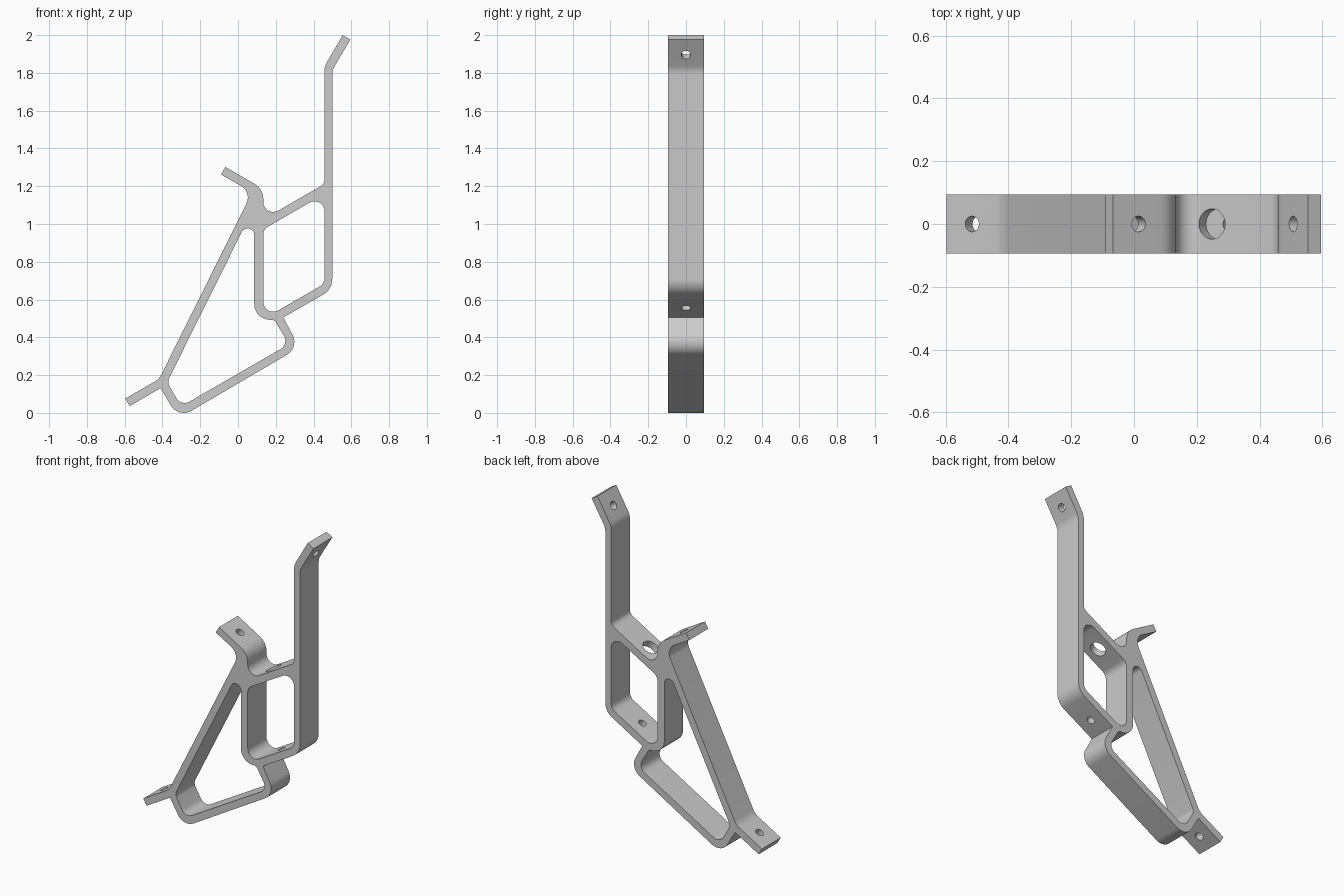
import bpy, bmesh
from math import radians, sin, tan, ceil
from mathutils import Vector

cube = bpy.data.objects.get("Cube")
if cube:
    bpy.data.objects.remove(cube, do_unlink=True)

HALF_DEPTH = 0.094

# Material
grey = bpy.data.materials.new("plain_grey")
grey.use_nodes = True
colour = (0.6, 0.6, 0.6, 1)
grey.diffuse_color = colour
grey.node_tree.nodes["Principled BSDF"].inputs["Base Color"].default_value = colour


def rounded(corners):
    """Turn (x, z, radius) corners into a closed outline with tangent arcs."""
    out = []
    for i, (x, z, r) in enumerate(corners):
        p = Vector((x, z))
        if r == 0:
            out.append(p)
            continue
        a = (Vector(corners[i - 1][:2]) - p).normalized()
        b = (Vector(corners[(i + 1) % len(corners)][:2]) - p).normalized()
        reach = r / tan(a.angle(b) / 2)
        centre = p + (a + b).normalized() * (reach ** 2 + r ** 2) ** 0.5
        start, end = p + a * reach - centre, p + b * reach - centre
        turn = start.angle(end)
        steps = max(3, ceil(turn / radians(8)))
        for k in range(steps + 1):
            t = turn * k / steps
            out.append(centre + (start * sin(turn - t) + end * sin(t)) / sin(turn))
    return out


# Outer silhouette, clockwise from the foot tab
outer = [
    (-0.574, 0.036, 0), (-0.597, 0.076, 0), (-0.417, 0.18, 0.09),
    (0.074, 1.168, 0.07), (-0.09, 1.262, 0), (-0.067, 1.302, 0),
    (0.134, 1.186, 0.094), (0.134, 1.025, 0.053), (0.458, 1.212, 0.04),
    (0.458, 1.835, 0.09), (0.554, 2.0, 0), (0.595, 1.976, 0),
    (0.499, 1.815, 0.09), (0.499, 0.654, 0.094), (0.24, 0.505, 0),
    (0.325, 0.346, 0.08), (-0.315, -0.029, 0.08), (-0.41, 0.131, 0),
]
# Large lower opening
lower_opening = [
    (0.086, 1.09, 0.035), (0.086, 0.493, 0.083), (0.193, 0.493, 0.03),
    (0.269, 0.363, 0.05), (-0.301, 0.034, 0.05), (-0.375, 0.163, 0.045),
]
# Four-sided upper opening
upper_opening = [
    (0.134, 0.972, 0.05), (0.458, 1.159, 0.053),
    (0.458, 0.684, 0.05), (0.134, 0.497, 0.053),
]

# Bracket body: fill the outline around its openings, then extrude through y
bm = bmesh.new()
edges = []
for corners in (outer, lower_opening, upper_opening):
    ring = [bm.verts.new((p.x, -HALF_DEPTH, p.y)) for p in rounded(corners)]
    edges += [bm.edges.new((v, ring[i - 1])) for i, v in enumerate(ring)]
bmesh.ops.triangle_fill(bm, use_beauty=True, edges=edges, normal=(0, -1, 0))
grown = bmesh.ops.extrude_face_region(bm, geom=bm.faces[:], use_keep_orig=True)
bmesh.ops.translate(bm, vec=(0, 2 * HALF_DEPTH, 0),
                    verts=[g for g in grown["geom"] if isinstance(g, bmesh.types.BMVert)])
bmesh.ops.recalc_face_normals(bm, faces=bm.faces[:])
mesh = bpy.data.meshes.new("bracket")
bm.to_mesh(mesh)
bm.free()
mesh.materials.append(grey)
bracket = bpy.data.objects.new("bracket", mesh)
bpy.context.collection.objects.link(bracket)

# Drilled holes: name, x, z, radius, tilt of the axis from vertical
holes = [
    ("foot_hole", -0.504, 0.103, 0.025, -30),
    ("arm_hole", 0.003, 1.235, 0.025, 30),
    ("top_hole", 0.525, 1.908, 0.025, -60),
    ("large_hole", 0.26, 1.071, 0.048, -30),
    ("lower_hole", 0.316, 0.575, 0.024, -30),
]
for name, x, z, radius, tilt in holes:
    bpy.ops.mesh.primitive_cylinder_add(vertices=32, radius=radius, depth=0.12,
                                        location=(x, 0, z), rotation=(0, radians(tilt), 0))
    cutter = bpy.context.object
    cutter.name = name + "_cutter"
    cutter.hide_render = True
    cutter.data.materials.append(grey)
    drill = bracket.modifiers.new(name, "BOOLEAN")
    drill.operation = "DIFFERENCE"
    drill.solver = "EXACT"
    drill.object = cutter
    bpy.context.view_layer.objects.active = bracket
    bpy.ops.object.modifier_apply(modifier=name)
    bpy.data.objects.remove(cutter, do_unlink=True)

# Smooth bends, sharp edges
bpy.ops.object.select_all(action="DESELECT")
bracket.select_set(True)
bpy.context.view_layer.objects.active = bracket
bpy.ops.object.shade_smooth_by_angle(angle=radians(30))
